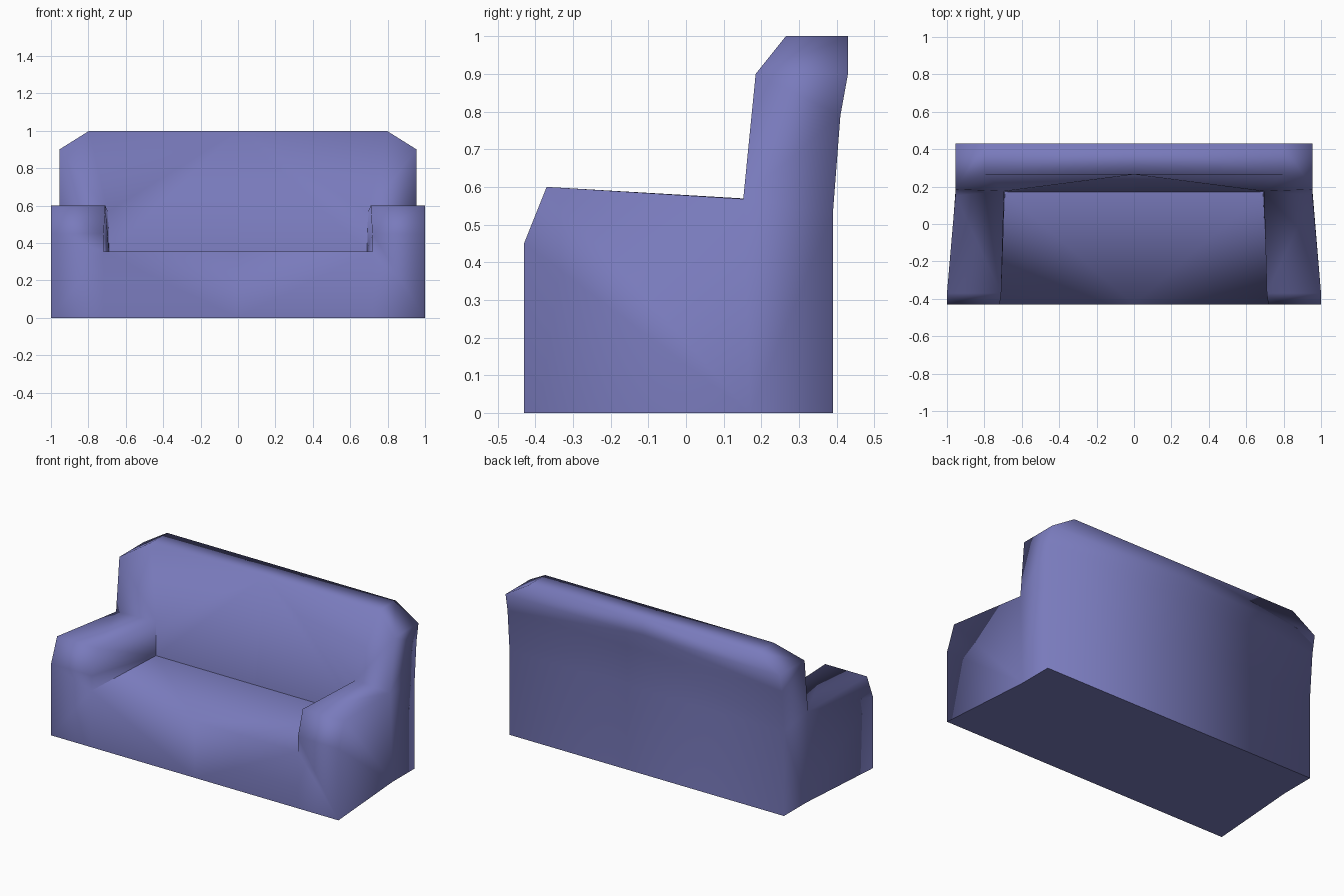
import bpy, bmesh
from mathutils import Matrix

cube = bpy.data.objects.get("Cube")
if cube:
    bpy.data.objects.remove(cube, do_unlink=True)

# Upholstery colour
fabric = bpy.data.materials.new("violet_blue_fabric")
fabric.use_nodes = True
colour = (0.19, 0.195, 0.5, 1)
fabric.diffuse_color = colour
shader = next(n for n in fabric.node_tree.nodes if n.type == 'BSDF_PRINCIPLED')
shader.inputs["Base Color"].default_value = colour

# Main levels, depths and half widths of the sofa
FRONT, REAR, TOP_REAR, SEAT_BACK = -0.43, 0.39, 0.43, 0.17
SEAT, BEVEL, ARM, ARM_REAR, SHOULDER, TOP = 0.355, 0.45, 0.6, 0.568, 0.9, 1.0
SIDE = 0.955
REAR_PROFILE = [(REAR, 0), (REAR, 0.53), (0.41, 0.79), (TOP_REAR, SHOULDER)]

bm = bmesh.new()
v = {}


def point(name, x, y, z):
    v[name] = bm.verts.new((x, y, z))


def face(names):
    bm.faces.new([v[n] for n in names.split()])


# Front of the seat and arm
point("base_mid", 0, FRONT, 0)
point("seat_mid", 0, FRONT, SEAT)
point("base_in", 0.72, FRONT, 0)
point("seat_in", 0.72, FRONT, SEAT)
point("bevel_in", 0.718, FRONT, BEVEL)
point("base_out", 1, FRONT, 0)
point("bevel_out", 1, FRONT, BEVEL)

# Arm top, seat rear and side of the base
point("arm_in", 0.71, -0.37, ARM)
point("arm_out", 1, -0.37, ARM)
point("arm_rear_in", 0.695, 0.175, ARM_REAR)
point("arm_rear_out", SIDE, 0.152, ARM_REAR)
point("corner", 0.69, SEAT_BACK, SEAT)
point("corner_mid", 0, SEAT_BACK, SEAT)
point("base_side", SIDE, SEAT_BACK, 0)

# Backrest
point("shoulder", SIDE, 0.185, SHOULDER)
for name, x in (("top", 0.795), ("top_mid", 0)):
    point(name, x, 0.265, TOP)
    point(name + "_rear", x, TOP_REAR, TOP)
for i, (y, z) in enumerate(REAR_PROFILE):
    point(f"rear{i}", SIDE, y, z)
    point(f"rear_mid{i}", 0, y, z)

# Front, seat and arm surfaces
face("base_mid base_in seat_in seat_mid")
face("base_in base_out bevel_out bevel_in seat_in")
face("bevel_in bevel_out arm_out arm_in")
face("seat_mid seat_in corner corner_mid")
face("seat_in bevel_in arm_in arm_rear_in corner")
face("arm_in arm_out arm_rear_out arm_rear_in")
face("base_out base_side arm_rear_out arm_out bevel_out")

# Backrest front, sides and top
face("corner_mid corner arm_rear_in top top_mid")
face("arm_rear_in arm_rear_out shoulder top")
face("base_side rear0 rear1 arm_rear_out")
face("arm_rear_out rear1 rear2 shoulder")
face("shoulder rear2 rear3")
face("shoulder rear3 top_rear top")
face("top top_rear top_mid_rear top_mid")

# Rear panel and underside
for i in range(len(REAR_PROFILE) - 1):
    face(f"rear{i} rear_mid{i} rear_mid{i + 1} rear{i + 1}")
face("rear3 rear_mid3 top_mid_rear top_rear")
face("base_mid rear_mid0 rear0 base_side base_out base_in")

# Mirror to the other half
bmesh.ops.mirror(bm, geom=bm.verts[:] + bm.edges[:] + bm.faces[:],
                 matrix=Matrix.Identity(4), merge_dist=0.001, axis='X')
bmesh.ops.recalc_face_normals(bm, faces=bm.faces[:])

# Soft shading, with sharp seams at the seat corners and the base rim
for f in bm.faces:
    f.smooth = True


def is_corner(vert):
    return abs(vert.co.y - SEAT_BACK) < 0.001 and abs(vert.co.z - SEAT) < 0.001


for e in bm.edges:
    rim = all(abs(p.co.z) < 0.001 for p in e.verts)
    if rim or any(is_corner(p) for p in e.verts):
        e.smooth = False

mesh = bpy.data.meshes.new("sofa_body")
bm.to_mesh(mesh)
bm.free()
mesh.materials.append(fabric)
sofa = bpy.data.objects.new("sofa_body", mesh)
bpy.context.collection.objects.link(sofa)
